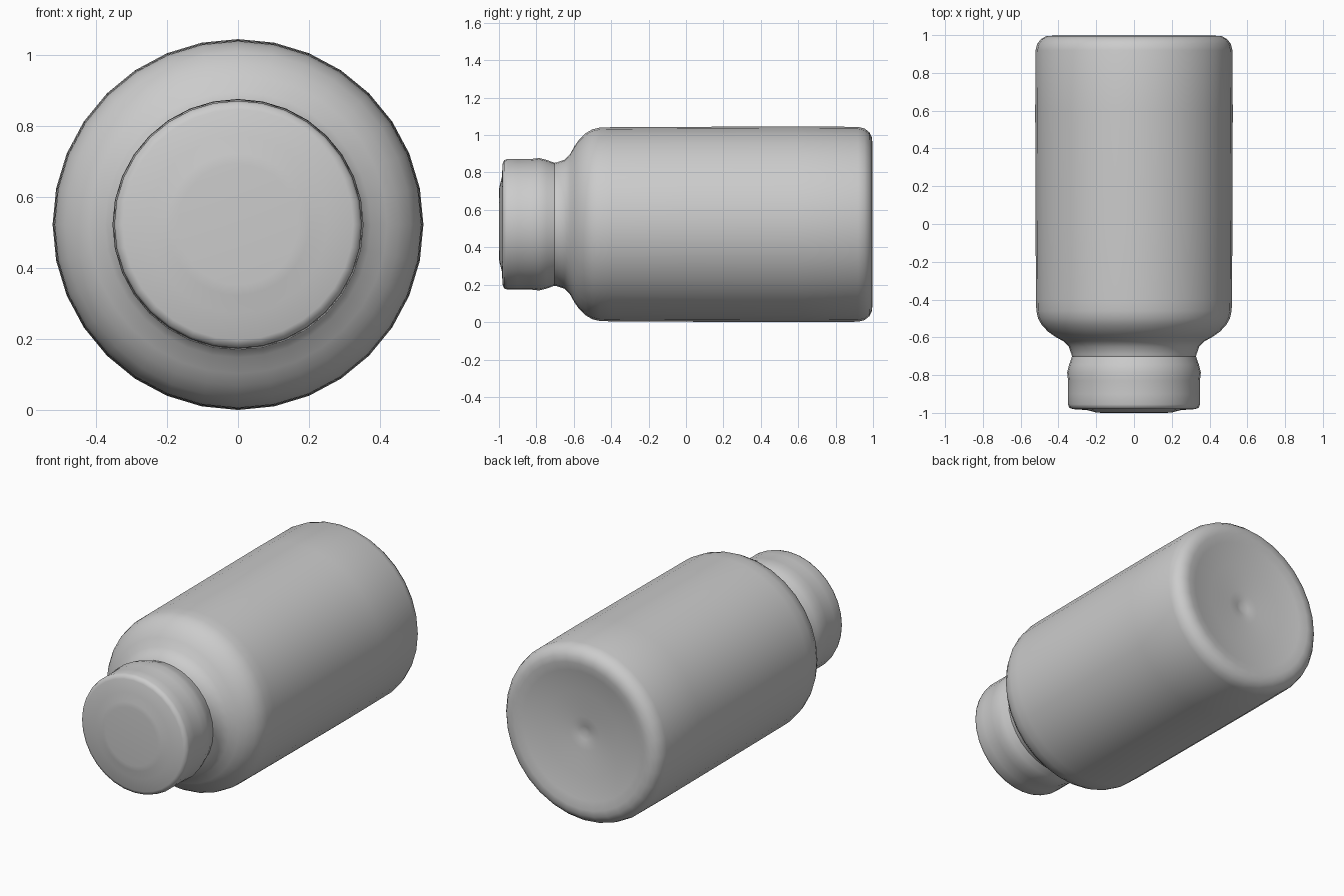
import bpy, bmesh, math

if "Cube" in bpy.data.objects:
    bpy.data.objects.remove(bpy.data.objects["Cube"])

AXIS_Z = 0.523   # height of the bottle's long axis
SIDES = 32


def lathe(name, profile):
    """Revolve (y, radius) points around the lengthwise axis; radius 0 closes an end."""
    bm = bmesh.new()
    rings = []
    for y, r in profile:
        if r == 0:
            rings.append([bm.verts.new((0, y, AXIS_Z))] * SIDES)
        else:
            rings.append([bm.verts.new((r * math.sin(2 * math.pi * i / SIDES), y,
                                        AXIS_Z + r * math.cos(2 * math.pi * i / SIDES)))
                          for i in range(SIDES)])
    for a, b in zip(rings, rings[1:]):
        for i in range(SIDES):
            j = (i + 1) % SIDES
            bm.faces.new(dict.fromkeys((a[i], a[j], b[j], b[i])))
    bmesh.ops.recalc_face_normals(bm, faces=bm.faces)
    mesh = bpy.data.meshes.new(name)
    bm.to_mesh(mesh)
    bm.free()
    obj = bpy.data.objects.new(name, mesh)
    bpy.context.collection.objects.link(obj)
    bpy.ops.object.select_all(action='DESELECT')
    obj.select_set(True)
    bpy.context.view_layer.objects.active = obj
    bpy.ops.object.shade_smooth_by_angle(angle=math.radians(60))
    return obj


# Bottle: neck hidden in the cap, rounded shoulder, straight wall, dished base with a dimple
lathe("bottle_body", [
    (-0.75, 0), (-0.75, 0.30), (-0.72, 0.325), (-0.69, 0.331), (-0.65, 0.345),
    (-0.62, 0.375), (-0.595, 0.42), (-0.57, 0.455), (-0.535, 0.488), (-0.50, 0.508),
    (-0.46, 0.517), (-0.40, 0.519), (0.0, 0.521), (0.60, 0.523), (0.92, 0.521),
    (0.955, 0.512), (0.98, 0.492), (0.994, 0.465), (0.997, 0.43), (0.985, 0.38),
    (0.965, 0.25), (0.95, 0.10), (0.945, 0.04), (0.93, 0)])

# Cap: flared rim at the neck, nearly straight side, low stepped front face
lathe("cap", [
    (-0.69, 0), (-0.69, 0.325), (-0.71, 0.331), (-0.745, 0.344), (-0.785, 0.354), (-0.83, 0.349),
    (-0.90, 0.349), (-0.955, 0.349), (-0.972, 0.343), (-0.98, 0.325),
    (-0.985, 0.25), (-0.998, 0.20), (-1.0, 0.17), (-1.0, 0)])
